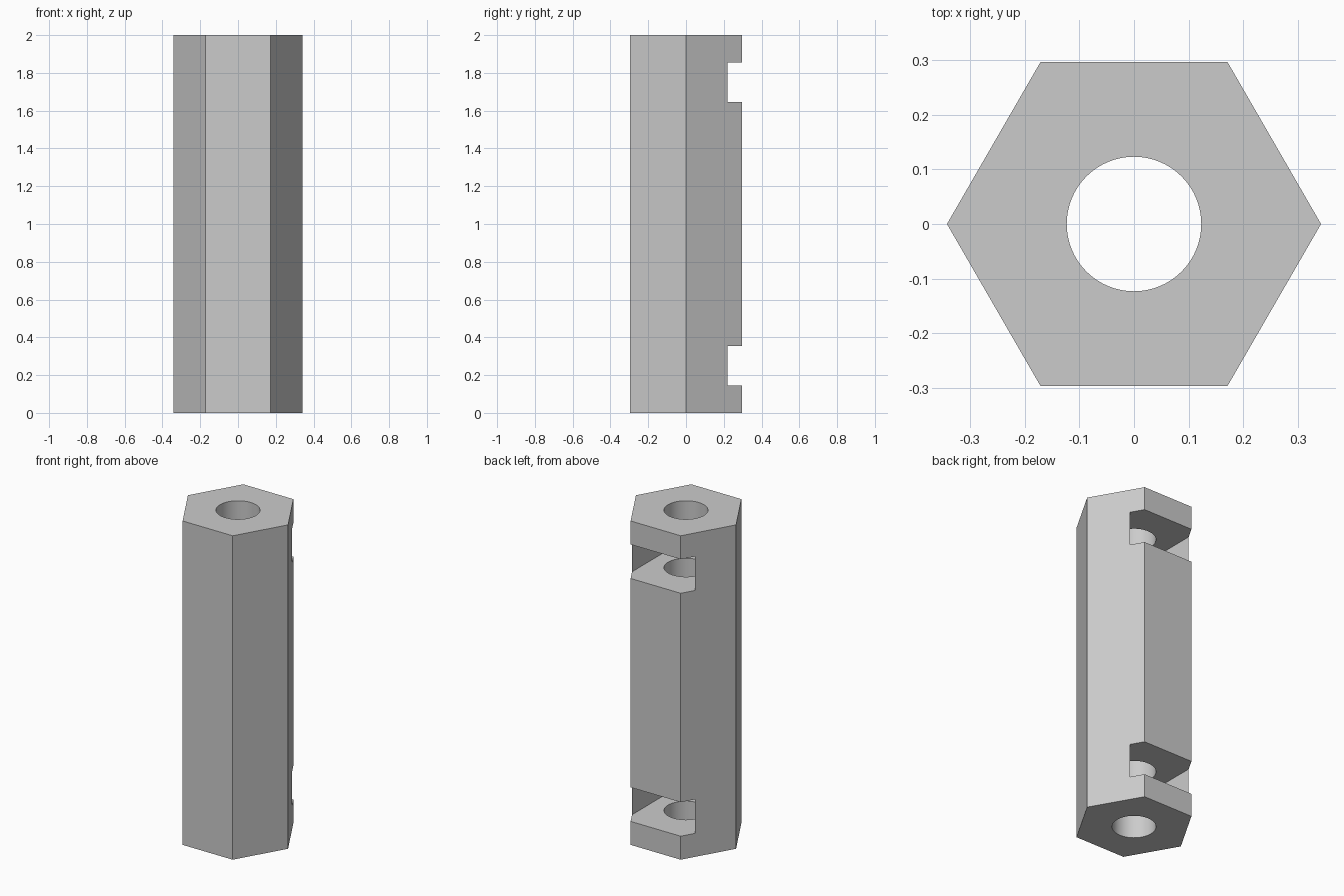
import bpy, bmesh, math

default_cube = bpy.data.objects.get("Cube")
if default_cube:
    bpy.data.objects.remove(default_cube, do_unlink=True)

HEIGHT = 2.0
HEX_RADIUS = 0.342      # centre to corner of the post
BORE_RADIUS = 0.123
SLOT_HALF_WIDTH = 0.215
SLOT_HEIGHT = 0.21
SLOT_CENTRES = (0.25, 1.75)


def prism(name, outline, z0, z1):
    """Extrude a closed xy outline from z0 to z1."""
    bm = bmesh.new()
    base = bm.faces.new([bm.verts.new((x, y, z0)) for x, y in outline])
    top = bmesh.ops.extrude_face_region(bm, geom=[base])["geom"]
    verts = [v for v in top if isinstance(v, bmesh.types.BMVert)]
    bmesh.ops.translate(bm, verts=verts, vec=(0, 0, z1 - z0))
    bmesh.ops.recalc_face_normals(bm, faces=bm.faces)
    mesh = bpy.data.meshes.new(name)
    bm.to_mesh(mesh)
    bm.free()
    obj = bpy.data.objects.new(name, mesh)
    bpy.context.collection.objects.link(obj)
    return obj


def ring(radius, sides):
    return [(radius * math.cos(math.tau * i / sides),
             radius * math.sin(math.tau * i / sides)) for i in range(sides)]


def cut(target, cutter):
    """Subtract the cutter from the target and discard it."""
    mod = target.modifiers.new(cutter.name, 'BOOLEAN')
    mod.operation, mod.solver, mod.object = 'DIFFERENCE', 'EXACT', cutter
    bpy.context.view_layer.objects.active = target
    bpy.ops.object.modifier_apply(modifier=mod.name)
    bpy.data.objects.remove(cutter, do_unlink=True)


# Plain grey material
grey = bpy.data.materials.new("grey")
grey.use_nodes = True
grey.diffuse_color = (0.6, 0.6, 0.6, 1)
grey.node_tree.nodes["Principled BSDF"].inputs["Base Color"].default_value = grey.diffuse_color

# Hexagonal post
post = prism("hex_standoff", ring(HEX_RADIUS, 6), 0, HEIGHT)
post.data.materials.append(grey)

# Round bore along the full length
cut(post, prism("bore_cutter", ring(BORE_RADIUS, 64), -0.1, HEIGHT + 0.1))

# Nut slots open to the back, with a pointed inner end
point = 2 * SLOT_HALF_WIDTH / math.sqrt(3)
w = SLOT_HALF_WIDTH
slot_outline = [(w, 0.5), (-w, 0.5), (-w, -point / 2), (0, -point), (w, -point / 2)]
for z in SLOT_CENTRES:
    cut(post, prism("slot_cutter", slot_outline, z - SLOT_HEIGHT / 2, z + SLOT_HEIGHT / 2))

# Smooth bore wall, sharp edges elsewhere
bpy.ops.object.select_all(action='DESELECT')
post.select_set(True)
bpy.context.view_layer.objects.active = post
bpy.ops.object.shade_smooth_by_angle(angle=math.radians(30))
